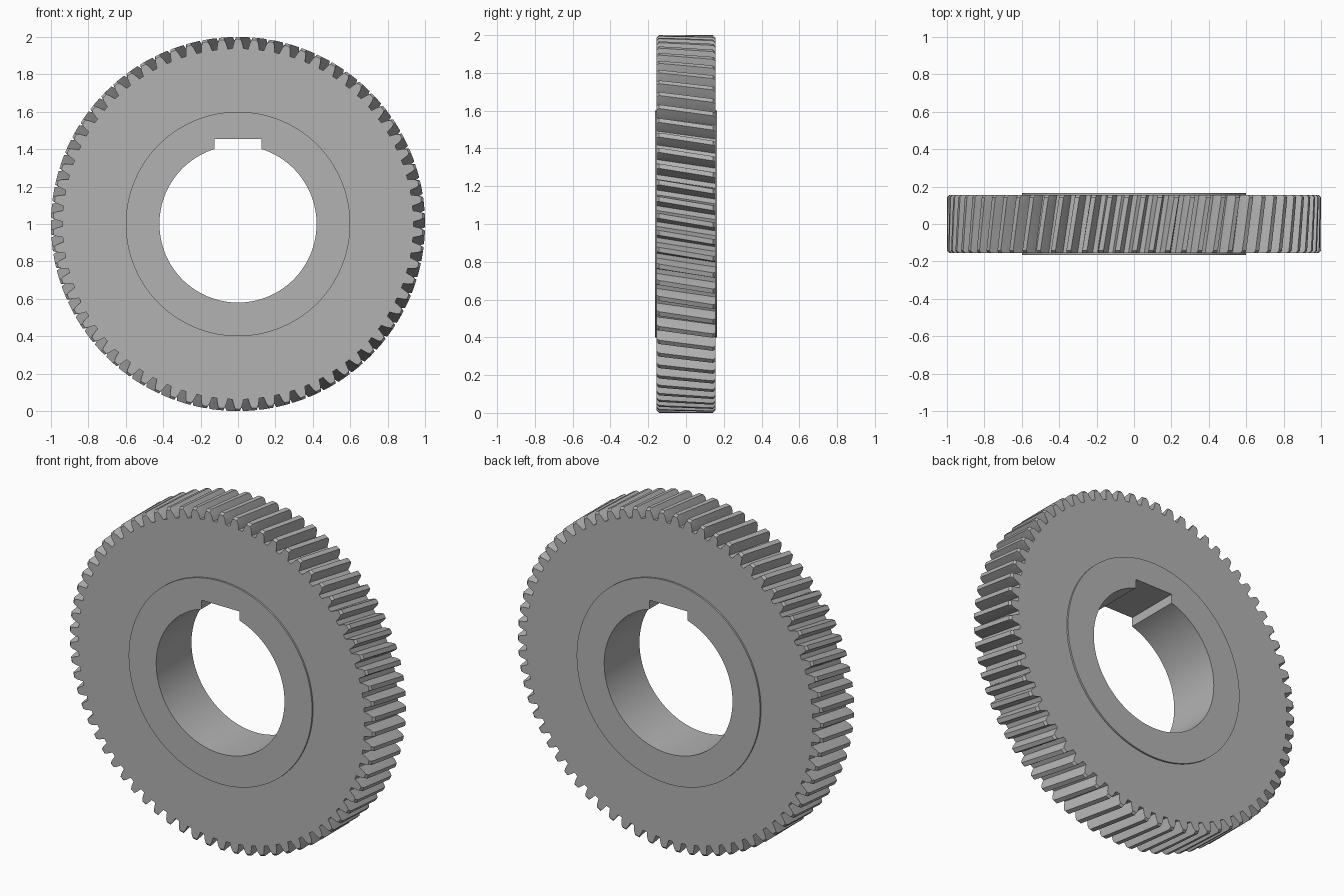
import bpy
import bmesh
from math import sin, cos, asin, pi, tau, radians

cube = bpy.data.objects.get("Cube")
if cube:
    bpy.data.objects.remove(cube)

TEETH = 70
TIP, ROOT = 1.0, 0.938
HALF_WIDTH, HUB_HALF, HUB_R = 0.155, 0.165, 0.6
BORE_R, KEY_X, KEY_TOP = 0.42, 0.125, 0.455
TWIST = 0.052          # helix angle across the full width
CHAMFER = 0.012
# One tooth flank: radius and half angle as a fraction of the pitch
FLANK = [(ROOT, 0.35), (0.955, 0.30), (0.975, 0.235), (TIP, 0.145)]

steel = bpy.data.materials.new("steel_grey")
steel.use_nodes = True
colour = (0.45, 0.45, 0.45, 1)
steel.diffuse_color = colour
steel.node_tree.nodes["Principled BSDF"].inputs["Base Color"].default_value = colour


def polar(r, a, y):
    """Point at angle a clockwise from the top, seen from the front."""
    return (r * sin(a), y, 1 + r * cos(a))


def make_object(name, bm):
    bmesh.ops.recalc_face_normals(bm, faces=bm.faces)
    mesh = bpy.data.meshes.new(name)
    bm.to_mesh(mesh)
    bm.free()
    obj = bpy.data.objects.new(name, mesh)
    bpy.context.collection.objects.link(obj)
    mesh.materials.append(steel)
    return obj


def loft(name, rings):
    """Skin a stack of equal point rings and close both ends."""
    bm = bmesh.new()
    loops = [[bm.verts.new(p) for p in ring] for ring in rings]
    n = len(loops[0])
    for a, b in zip(loops, loops[1:]):
        for i in range(n):
            j = (i + 1) % n
            bm.faces.new((a[i], a[j], b[j], b[i]))
    bm.faces.new(loops[0])
    bm.faces.new(loops[-1])
    return make_object(name, bm)


# Tooth outline as radius and angle pairs
tooth = [(r, -f) for r, f in FLANK] + [(r, f) for r, f in reversed(FLANK)]
outline = [(r, (k + f) * tau / TEETH) for k in range(TEETH) for r, f in tooth]


def tooth_ring(y, limit):
    turn = TWIST * (y + HALF_WIDTH) / (2 * HALF_WIDTH)
    return [polar(min(r, limit), a + turn, y) for r, a in outline]


def hub_ring(y):
    n = len(outline)
    turn = TWIST if y > 0 else 0
    return [polar(HUB_R, (i - 3.5) * tau / n + turn, y) for i in range(n)]


# Toothed body with chamfered tooth ends and a raised hub on each side
inner = HALF_WIDTH - CHAMFER
rings = [hub_ring(-HUB_HALF), hub_ring(-HALF_WIDTH),
         tooth_ring(-HALF_WIDTH, TIP - CHAMFER)]
rings += [tooth_ring(inner * t / 3, TIP) for t in range(-3, 4)]
rings += [tooth_ring(HALF_WIDTH, TIP - CHAMFER),
          hub_ring(HALF_WIDTH), hub_ring(HUB_HALF)]
gear = loft("helical_gear", rings)

# Bore with keyway, cut through the hub
edge = asin(KEY_X / BORE_R)
STEPS = 120


def bore_ring(y):
    arc = [polar(BORE_R, edge + (tau - 2 * edge) * i / STEPS, y) for i in range(STEPS + 1)]
    return arc + [(-KEY_X, y, 1 + KEY_TOP), (KEY_X, y, 1 + KEY_TOP)]


cutter = loft("bore_cutter", [bore_ring(-0.3), bore_ring(0.3)])
cutter.hide_render = True
cut = gear.modifiers.new("bore", "BOOLEAN")
cut.operation = "DIFFERENCE"
cut.solver = "EXACT"
cut.object = cutter
bpy.context.view_layer.objects.active = gear
gear.select_set(True)
bpy.ops.object.modifier_apply(modifier=cut.name)
bpy.data.objects.remove(cutter)

bpy.ops.object.shade_smooth_by_angle(angle=radians(25))
